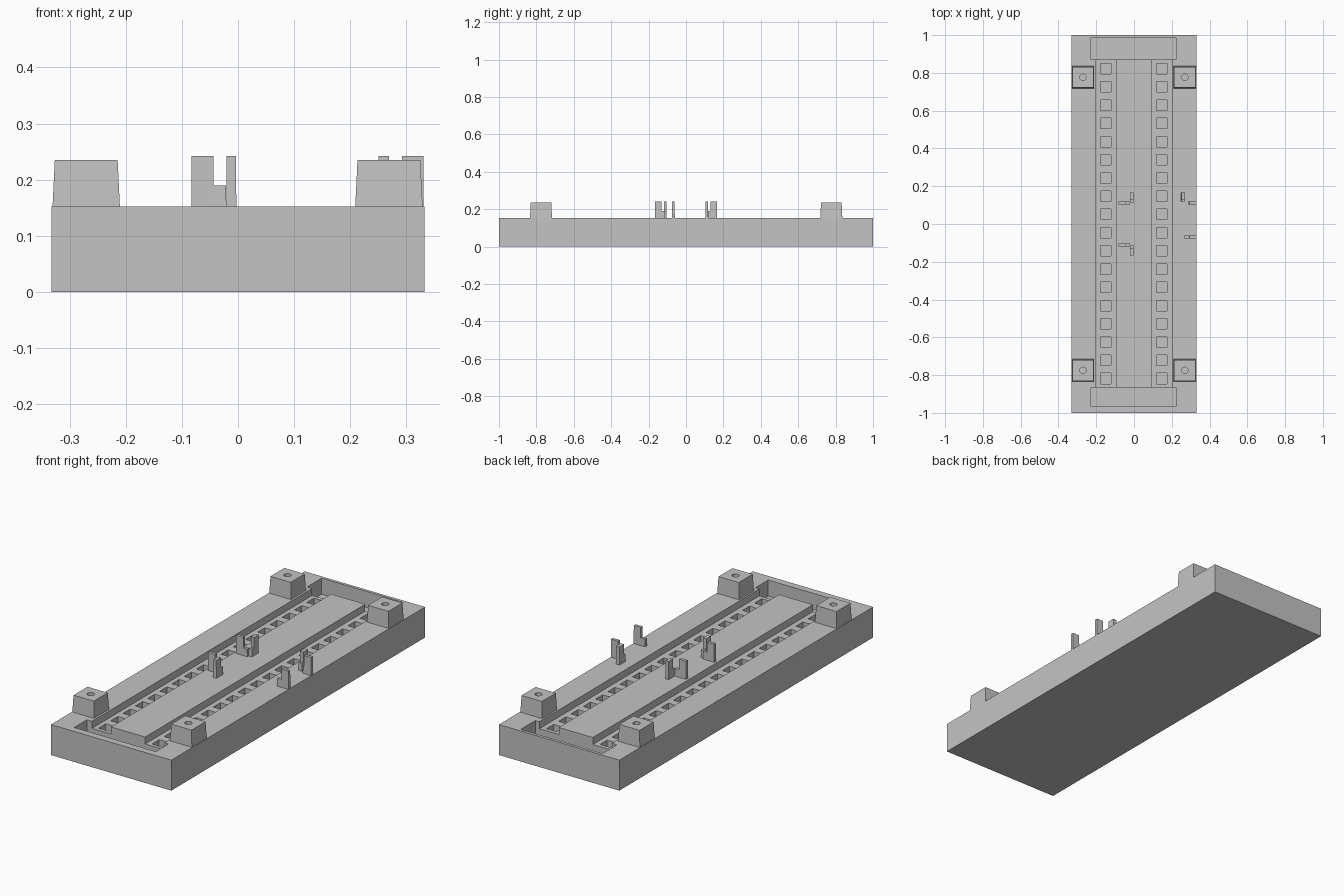
import bpy, bmesh, math
from mathutils import Vector

if "Cube" in bpy.data.objects:
    bpy.data.objects.remove(bpy.data.objects["Cube"])

TOP = 0.152           # upper face of the slab
SLOT_Z = 0.117        # floor of the long slots
POCKET_Z = 0.072      # floor of the end pockets and square holes

grey = bpy.data.materials.new("grey")
grey.diffuse_color = (0.55, 0.55, 0.55, 1)
grey.use_nodes = True
grey.node_tree.nodes["Principled BSDF"].inputs["Base Color"].default_value = grey.diffuse_color


def add_box(bm, x0, x1, y0, y1, z0, z1, taper=0.0):
    """Box whose upper face is drawn in by taper."""
    verts = bmesh.ops.create_cube(bm, size=1)["verts"]
    for v in verts:
        t = taper if v.co.z > 0 else 0
        v.co = Vector((x1 - t if v.co.x > 0 else x0 + t,
                       y1 - t if v.co.y > 0 else y0 + t,
                       z1 if v.co.z > 0 else z0))


def finish(name, bm):
    mesh = bpy.data.meshes.new(name)
    bm.to_mesh(mesh)
    bm.free()
    mesh.materials.append(grey)
    ob = bpy.data.objects.new(name, mesh)
    bpy.context.collection.objects.link(ob)
    return ob


def boxes(name, items, taper=0.0):
    bm = bmesh.new()
    for item in items:
        add_box(bm, *item, taper)
    return finish(name, bm)


def cut(ob, cutter):
    cutter.hide_render = True
    mod = ob.modifiers.new("cut", "BOOLEAN")
    mod.operation, mod.solver, mod.object = "DIFFERENCE", "EXACT", cutter
    bpy.context.view_layer.objects.active = ob
    bpy.ops.object.modifier_apply(modifier=mod.name)
    bpy.data.objects.remove(cutter)


# Slab with end pockets, two long slots and two rows of square holes
slab = boxes("slab", [(-0.332, 0.332, -1, 1, 0, TOP)])
cut(slab, boxes("pocket_cutter", [(-0.228, 0.222, 0.87, 0.985, POCKET_Z, 0.3),
                                  (-0.228, 0.222, -0.965, -0.865, POCKET_Z, 0.3)]))
cut(slab, boxes("slot_cutter", [(-0.2, -0.095, -0.9, 0.9, SLOT_Z, 0.3),
                                (0.093, 0.2, -0.9, 0.9, SLOT_Z, 0.3)]))
H = 0.028
holes = []
for i in range(18):
    y = -0.818 + i * 0.0965
    for x in (-0.149, 0.146):
        holes.append((x - H, x + H, y - H, y + H, POCKET_Z, 0.3))
cut(slab, boxes("hole_cutter", holes))

# Tapered corner posts, each with a small round hole
for side, x in (("left", -0.2705), ("right", 0.269)):
    for end, y in (("front", -0.775), ("back", 0.777)):
        post = boxes(f"{end}_{side}_post",
                     [(x - 0.06, x + 0.06, y - 0.059, y + 0.059, TOP, 0.235)], 0.004)
        bm = bmesh.new()
        bmesh.ops.create_cone(bm, cap_ends=True, segments=24, radius1=0.017,
                              radius2=0.017, depth=0.1)
        bmesh.ops.translate(bm, verts=bm.verts, vec=(x, y, 0.245))
        cut(post, finish("post_hole_cutter", bm))

# Small stepped clips: a tall tab with a low foot beside it
TALL, LOW = 0.242, 0.19


def clip(name, tall, low):
    boxes(name, [(*tall, TOP, TALL), (*low, TOP, LOW)], 0.0005)


for end, s in (("front", -1), ("back", 1)):
    def span(a, b):
        return tuple(sorted((s * a, s * b)))
    clip(f"{end}_left_clip", (-0.083, -0.043, *span(0.103, 0.119)),
         (-0.044, -0.021, *span(0.103, 0.119)))
    clip(f"{end}_left_cross_clip", (-0.021, -0.003, *span(0.13, 0.167)),
         (-0.021, -0.003, *span(0.114, 0.131)))
clip("back_right_cross_clip", (0.25, 0.27, 0.13, 0.167), (0.25, 0.27, 0.119, 0.131))
clip("back_right_clip", (0.292, 0.331, 0.103, 0.119), (0.285, 0.293, 0.103, 0.119))
clip("front_right_clip", (0.292, 0.331, -0.076, -0.06), (0.268, 0.293, -0.076, -0.06))
